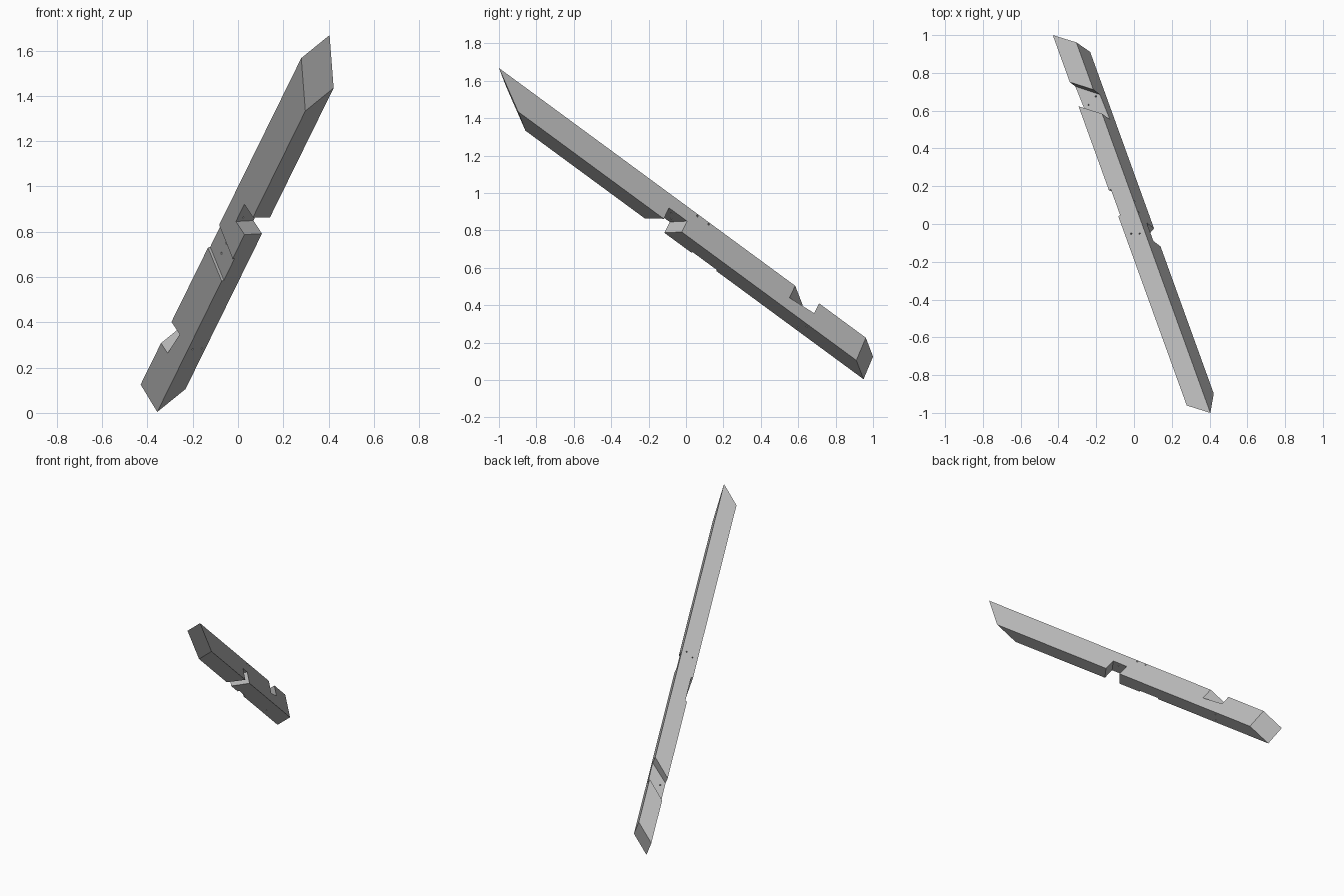
import bpy
import bmesh
from mathutils import Vector

if "Cube" in bpy.data.objects:
    bpy.data.objects.remove(bpy.data.objects["Cube"], do_unlink=True)

# Beam frame: along the length, across the width, down through the depth
ORIGIN = Vector((-0.43, 1.0, 0.125))
along = Vector((0.71, -1.963, 1.443)).normalized()
across = Vector((0.0906, 0.055, 0.032))
across = (across - along * across.dot(along)).normalized()
down = across.cross(along)
WIDTH, DEPTH = 0.111, 0.15


def place(s, t, k):
    return ORIGIN + along * s + across * t + down * k


def finish(name, bm):
    bmesh.ops.recalc_face_normals(bm, faces=bm.faces[:])
    mesh = bpy.data.meshes.new(name)
    bm.to_mesh(mesh)
    bm.free()
    obj = bpy.data.objects.new(name, mesh)
    bpy.context.collection.objects.link(obj)
    return obj


def skew_block(name, start, end, ts, ks, floor_slope=0.0):
    """Block whose ends are planes given as (station, skew across, skew down)."""
    bm = bmesh.new()
    for s0, by_t, by_k in (start, end):
        for t in ts:
            for i, k in enumerate(ks):
                s = s0 + by_t * t + by_k * k
                bm.verts.new(place(s, t, k + i * floor_slope * s))
    bmesh.ops.convex_hull(bm, input=bm.verts[:])
    bmesh.ops.dissolve_limit(bm, angle_limit=0.002, verts=bm.verts[:], edges=bm.edges[:])
    return finish(name, bm)


def drill(name, a, b, radius=0.0045):
    """Thin round cutter running a little past both points."""
    a, b = place(*a), place(*b)
    axis = b - a
    bm = bmesh.new()
    bmesh.ops.create_cone(bm, cap_ends=True, segments=10, radius1=radius,
                          radius2=radius, depth=axis.length * 1.4)
    turn = axis.to_track_quat('Z', 'Y').to_matrix().to_4x4()
    bmesh.ops.transform(bm, matrix=turn, verts=bm.verts[:])
    bmesh.ops.translate(bm, vec=(a + b) / 2, verts=bm.verts[:])
    return finish(name, bm)


# Sloping timber with compound-cut ends
beam = skew_block("timber_beam", (0, 1.1, -0.06), (2.535, 1.108, -1.38),
                  (0, WIDTH), (0, DEPTH))

# Notches in the top and underside, and the shallow side housing
through = (-0.05, WIDTH + 0.05)
cutters = [
    skew_block("top_notch_cutter", (0.322, 1.11, 0), (0.487, 1.11, 0),
               through, (-0.05, 0.03), 0.085),
    skew_block("underside_notch_cutter", (1.368, -0.43, 0), (1.502, -0.52, 0),
               through, (0.075, 0.2)),
    skew_block("side_housing_cutter", (1.063, 0, -0.37), (1.24, 0, -0.4),
               (-0.05, 0.012), (-0.05, 0.2)),
]

# Peg holes: two slanting through the side, two pairs down from the top
for s in (1.177, 1.1):
    cutters.append(drill("side_peg_cutter", (s, 0, 0.079), (s + 0.104, WIDTH, 0.01)))
for s, t in ((1.381, 0.035), (1.41, 0.08), (0.441, 0.0865), (0.463, 0.03)):
    cutters.append(drill("top_peg_cutter", (s, t, 0), (s, t, DEPTH)))

bpy.context.view_layer.objects.active = beam
for cutter in cutters:
    cutter.hide_render = True
    cut = beam.modifiers.new(cutter.name, 'BOOLEAN')
    cut.operation = 'DIFFERENCE'
    cut.solver = 'EXACT'
    cut.object = cutter
    bpy.ops.object.modifier_apply(modifier=cut.name)
    bpy.data.objects.remove(cutter, do_unlink=True)

# Plain grey finish
grey = bpy.data.materials.new("plain_grey")
grey.use_nodes = True
colour = (0.5, 0.5, 0.5, 1)
grey.diffuse_color = colour
grey.node_tree.nodes["Principled BSDF"].inputs["Base Color"].default_value = colour
beam.data.materials.clear()
beam.data.materials.append(grey)
